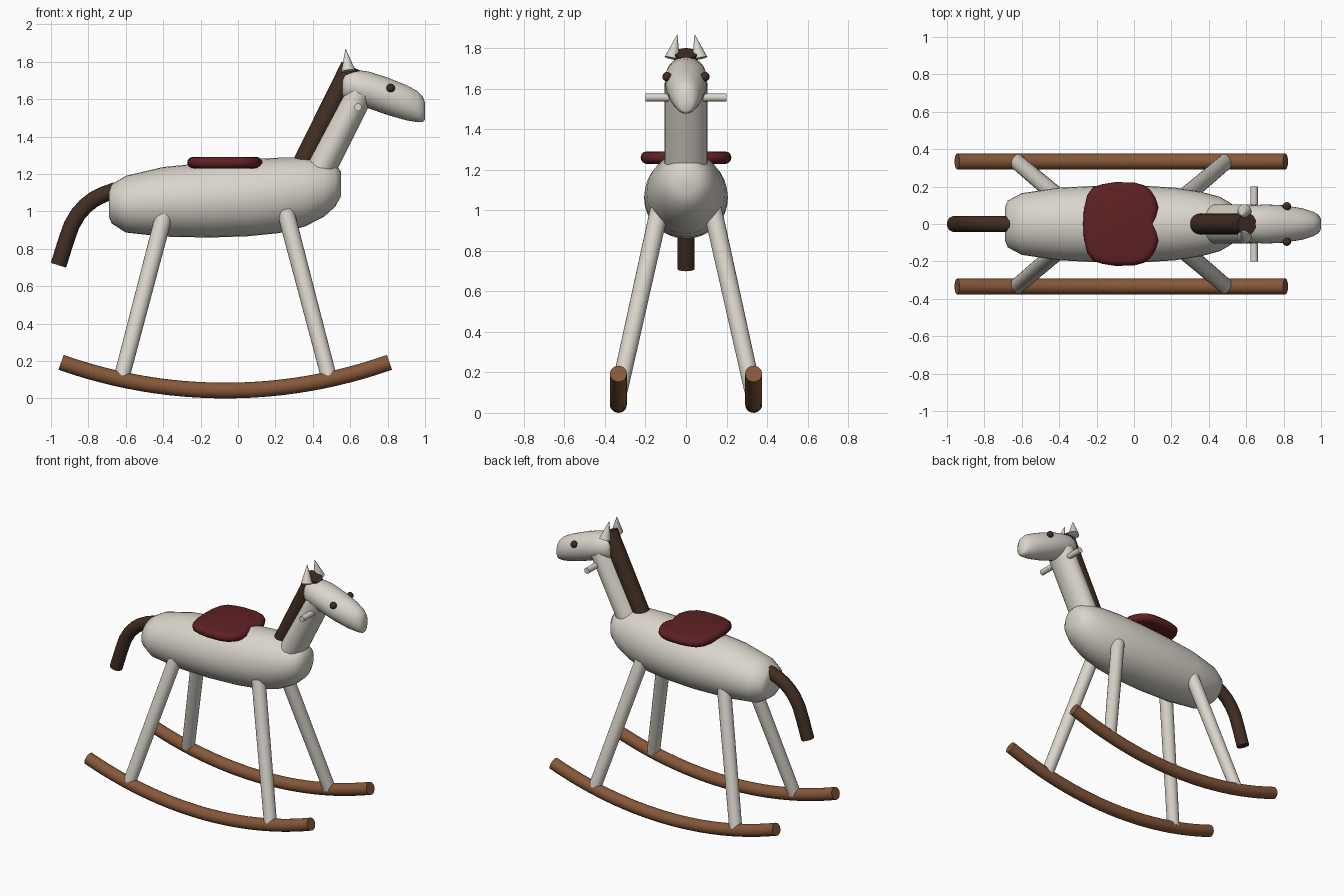
import bpy, bmesh, math
from mathutils import Vector

cube = bpy.data.objects.get("Cube")
if cube:
    bpy.data.objects.remove(cube, do_unlink=True)


def material(name, rgb):
    mat = bpy.data.materials.new(name)
    mat.use_nodes = True
    mat.diffuse_color = (*rgb, 1)
    mat.node_tree.nodes["Principled BSDF"].inputs["Base Color"].default_value = (*rgb, 1)
    return mat


CREAM = material("cream paint", (0.70, 0.665, 0.60))
WOOD = material("brown wood", (0.24, 0.098, 0.042))
HAIR = material("dark brown", (0.053, 0.027, 0.016))
RED = material("dark red", (0.115, 0.015, 0.017))


def finish(name, bm, mat, angle=40):
    bmesh.ops.recalc_face_normals(bm, faces=bm.faces[:])
    mesh = bpy.data.meshes.new(name)
    bm.to_mesh(mesh)
    bm.free()
    mesh.materials.append(mat)
    mesh.shade_smooth()
    mesh.set_sharp_from_angle(angle=math.radians(angle))
    obj = bpy.data.objects.new(name, mesh)
    bpy.context.collection.objects.link(obj)
    return obj


def skin(name, rings, mat, angle=40):
    """Join rings of points into a closed capped surface."""
    bm = bmesh.new()
    loops = [[bm.verts.new(p) for p in ring] for ring in rings]
    n = len(loops[0])
    for a, b in zip(loops, loops[1:]):
        for i in range(n):
            j = (i + 1) % n
            bm.faces.new((a[i], a[j], b[j], b[i]))
    bm.faces.new(loops[0])
    bm.faces.new(loops[-1])
    return finish(name, bm, mat, angle)


def ellipse(center, u, v, sides):
    turn = [2 * math.pi * i / sides for i in range(sides)]
    return [center + u * math.cos(t) + v * math.sin(t) for t in turn]


def tube(name, path, r, mat, wide=None, end=None, sides=20):
    """Sweep a round section along a path; wide is its y radius, end its last radius."""
    pts = [Vector(p) for p in path]
    rings = []
    for i, p in enumerate(pts):
        t = (pts[min(i + 1, len(pts) - 1)] - pts[max(i - 1, 0)]).normalized()
        ref = Vector((1, 0, 0)) if abs(t.y) > 0.9 else Vector((0, 1, 0))
        u = (ref - t * ref.dot(t)).normalized()
        f = i / (len(pts) - 1)
        rad = r + ((end if end is not None else r) - r) * f
        rings.append(ellipse(p, u * (wide or rad), t.cross(u) * rad, sides))
    return skin(name, rings, mat)


def hull(name, stations, mat, sides=32):
    """Oval sections along x, each given as x, top, bottom, half width."""
    rings = [ellipse(Vector((x, 0, (top + low) / 2)), Vector((0, w, 0)),
                     Vector((0, 0, (top - low) / 2)), sides)
             for x, top, low, w in stations]
    return skin(name, rings, mat, 60)


# Body and head
hull("body", [(-0.69, 1.11, 0.97, 0.09), (-0.675, 1.145, 0.935, 0.125),
              (-0.6, 1.19, 0.887, 0.165), (-0.4, 1.237, 0.865, 0.194),
              (-0.15, 1.262, 0.86, 0.207), (0.05, 1.277, 0.867, 0.205),
              (0.22, 1.287, 0.884, 0.194), (0.36, 1.287, 0.92, 0.172),
              (0.46, 1.275, 0.972, 0.145), (0.52, 1.25, 1.025, 0.11),
              (0.55, 1.215, 1.08, 0.065)], CREAM)
hull("head", [(0.558, 1.735, 1.60, 0.06), (0.575, 1.752, 1.59, 0.08),
              (0.62, 1.758, 1.578, 0.098), (0.7, 1.747, 1.55, 0.105),
              (0.8, 1.715, 1.515, 0.1), (0.9, 1.675, 1.487, 0.084),
              (0.96, 1.643, 1.477, 0.065), (0.988, 1.615, 1.477, 0.048),
              (1.0, 1.58, 1.49, 0.028)], CREAM)

# Neck, mane, tail and grip
tube("neck", [(0.4, 0, 1.15), (0.65, 0, 1.63)], 0.083, CREAM, wide=0.105, end=0.075, sides=32)
tube("mane", [(0.33, 0, 1.22), (0.605, 0, 1.776)], 0.056, HAIR)
tube("tail", [(-0.65, 0, 1.115), (-0.72, 0, 1.09), (-0.77, 0, 1.065), (-0.815, 0, 1.03),
              (-0.855, 0, 0.985), (-0.89, 0, 0.925), (-0.92, 0, 0.84), (-0.96, 0, 0.712)],
     0.043, HAIR)
tube("grip", [(0.642, -0.2, 1.557), (0.642, 0.2, 1.557)], 0.02, CREAM)

# Paired parts
ARC, MID, SWING, ROD = 2.628, -0.068, math.asin(0.878 / 2.628), 0.042
for side, word in ((1, "left"), (-1, "right")):
    rocker = []
    for i in range(25):
        a = SWING * (i / 12 - 1)
        rocker.append((MID + ARC * math.sin(a), side * 0.334, ROD + ARC * (1 - math.cos(a))))
    tube(word + "_rocker", rocker, ROD, WOOD)

    for end, label in ((1, "front"), (-1, "rear")):
        foot = (MID + end * 0.555, side * 0.33, 0.11)
        hip = (MID + end * 0.322, side * 0.132, 1.0)
        tube(f"{word}_{label}_leg", [foot, hip], 0.042, CREAM, end=0.046)

    tube(word + "_ear", [(0.59, side * 0.068, 1.75), (0.575, side * 0.043, 1.868)],
         0.038, CREAM, end=0.001)

    bm = bmesh.new()
    bmesh.ops.create_uvsphere(bm, u_segments=16, v_segments=10, radius=0.023)
    bmesh.ops.translate(bm, verts=bm.verts[:], vec=(0.817, side * 0.094, 1.66))
    finish(word + "_eye", bm, HAIR)

# Saddle pad with a notch at the front and rolled edges
half = [(0.105, 0), (0.122, 0.04), (0.13, 0.09), (0.115, 0.14), (0.09, 0.18),
        (0.055, 0.207), (0.0, 0.222), (-0.1, 0.224), (-0.17, 0.213), (-0.22, 0.195),
        (-0.25, 0.155), (-0.268, 0.08), (-0.272, 0)]
outline = half + [(x, -y) for x, y in half[-2:0:-1]]
layers = []
for k in range(7):
    a = math.pi * (k / 6 - 0.5)
    inset = 0.03 * (1 - math.cos(a))
    layers.append([Vector((-0.07 + (x + 0.07) * (1 - inset / 0.2), y * (1 - inset / 0.22),
                           1.26 + 0.031 * math.sin(a))) for x, y in outline])
skin("saddle", layers, RED)
